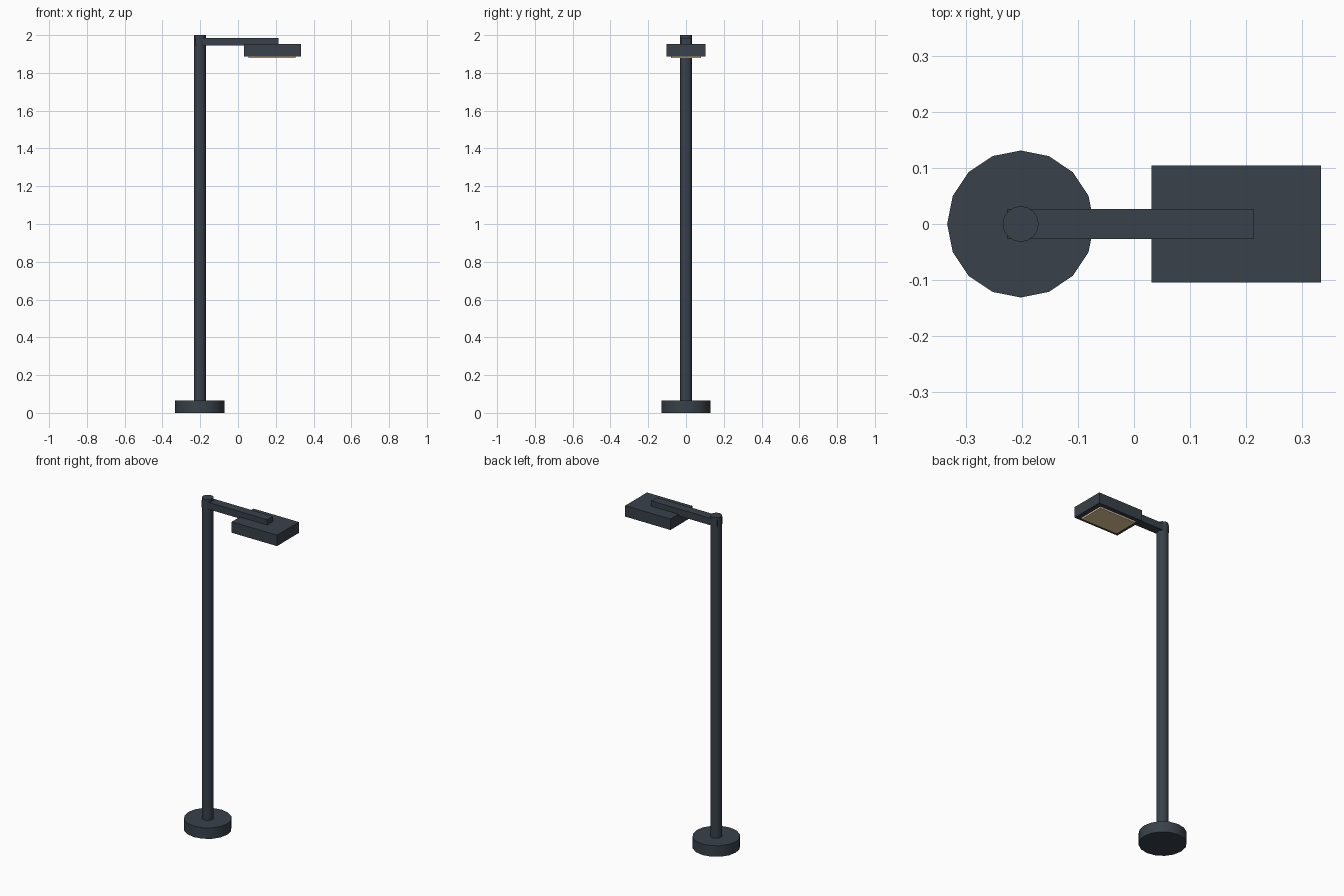
import bpy

if "Cube" in bpy.data.objects:
    bpy.data.objects.remove(bpy.data.objects["Cube"])

POLE_X = -0.202


def material(name, color):
    m = bpy.data.materials.new(name)
    m.diffuse_color = color
    m.use_nodes = True
    m.node_tree.nodes["Principled BSDF"].inputs["Base Color"].default_value = m.diffuse_color
    return m


slate = material("dark_slate_metal", (0.04, 0.053, 0.068, 1))
warm = material("warm_diffuser", (0.8, 0.6, 0.32, 1))


def cylinder(name, radius, z0, z1, mat):
    bpy.ops.mesh.primitive_cylinder_add(vertices=16, radius=radius, depth=z1 - z0,
                                        location=(POLE_X, 0, (z0 + z1) / 2))
    ob = bpy.context.object
    ob.name = name
    ob.data.materials.append(mat)
    # put a corner on the x axis, keep rims sharp
    bpy.ops.object.shade_smooth_by_angle()
    return ob


def box(name, x0, x1, half_y, z0, z1, mat):
    bpy.ops.mesh.primitive_cube_add(size=1, location=((x0 + x1) / 2, 0, (z0 + z1) / 2))
    ob = bpy.context.object
    ob.name = name
    ob.scale = (x1 - x0, 2 * half_y, z1 - z0)
    bpy.ops.object.transform_apply(location=False, rotation=False, scale=True)
    ob.data.materials.append(mat)
    return ob


# Round foot and upright pole
cylinder("base", 0.131, 0, 0.066, slate)
cylinder("pole", 0.032, 0.0, 2.0, slate)

# Horizontal arm, running through the pole top
box("arm", -0.226, 0.214, 0.027, 1.944, 1.986, slate)

# Lamp housing with the light panel beneath
box("lamp_head", 0.031, 0.333, 0.104, 1.888, 1.954, slate)
box("light_panel", 0.056, 0.304, 0.079, 1.878, 1.892, warm)
